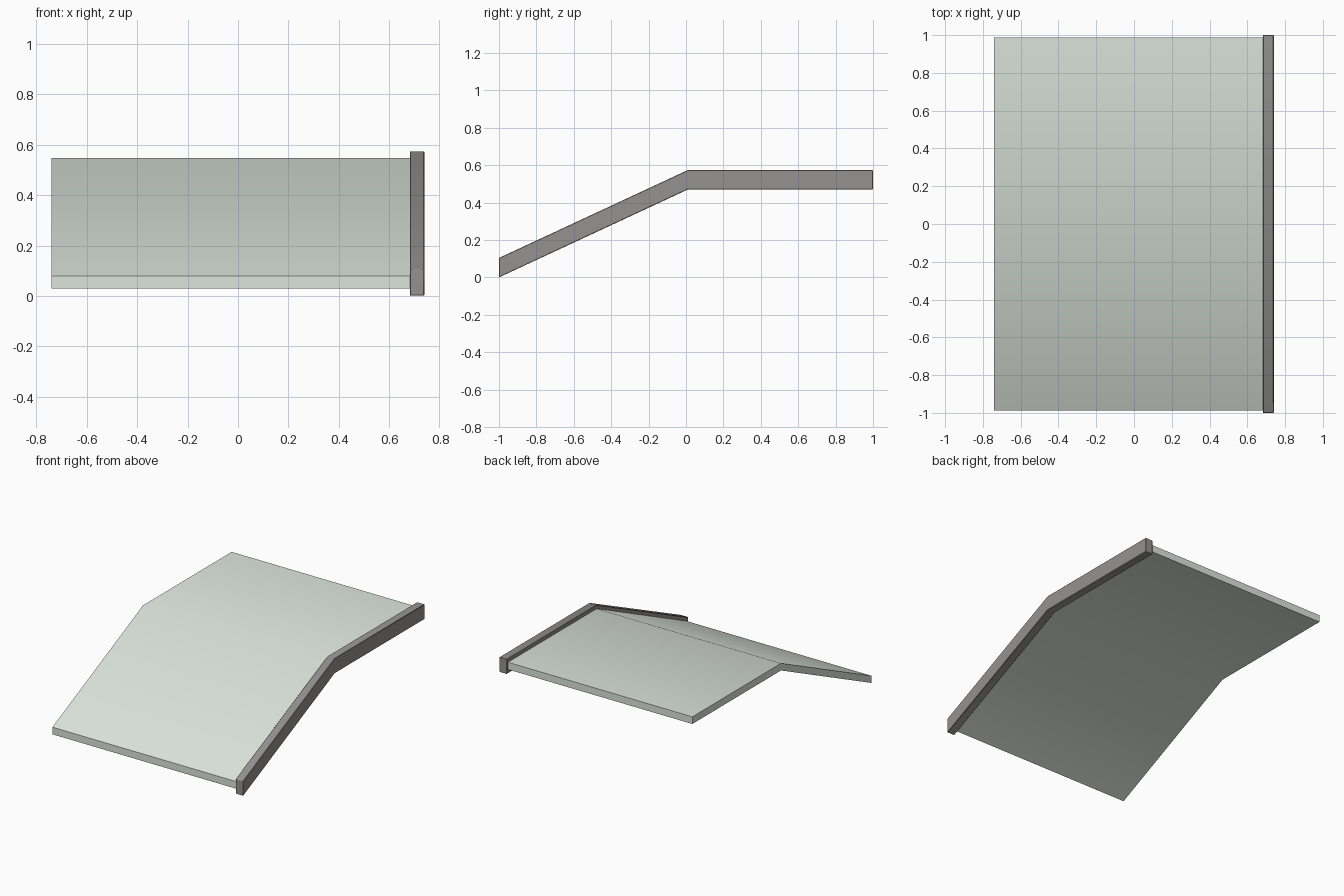
import bpy, math

if "Cube" in bpy.data.objects:
    bpy.data.objects.remove(bpy.data.objects["Cube"])


def folded_strip(name, x0, x1, y_end, y_bend, z_low, z_high, thick, color, bevel):
    """Extrude a sloped-then-level side profile from x0 to x1."""
    path = [(-y_end, z_low), (y_bend, z_high), (y_end, z_high)]
    profile = path + [(y, z + thick) for y, z in reversed(path)]
    n = len(profile)
    verts = [(x, y, z) for x in (x0, x1) for y, z in profile]
    # Caps are split at the bend so they stay quads
    faces = [(0, 5, 4, 1), (1, 4, 3, 2), (6, 7, 10, 11), (7, 8, 9, 10)]
    faces += [(i, (i + 1) % n, n + (i + 1) % n, n + i) for i in range(n)]
    mesh = bpy.data.meshes.new(name)
    mesh.from_pydata(verts, [], faces)
    obj = bpy.data.objects.new(name, mesh)
    bpy.context.collection.objects.link(obj)
    mat = bpy.data.materials.new(name + "_paint")
    mat.diffuse_color = color
    mat.use_nodes = True
    mat.node_tree.nodes["Principled BSDF"].inputs["Base Color"].default_value = mat.diffuse_color
    mesh.materials.append(mat)
    bpy.ops.object.select_all(action='DESELECT')
    obj.select_set(True)
    bpy.context.view_layer.objects.active = obj
    # Consistent outward normals
    bpy.ops.object.mode_set(mode='EDIT')
    bpy.ops.mesh.select_all(action='SELECT')
    bpy.ops.mesh.normals_make_consistent(inside=False)
    bpy.ops.object.mode_set(mode='OBJECT')
    bpy.ops.object.shade_smooth_by_angle(angle=math.radians(30))
    if bevel:
        mod = obj.modifiers.new("soft_edges", 'BEVEL')
        mod.width = bevel
        mod.segments = 1
        mod.limit_method = 'ANGLE'
        mod.angle_limit = math.radians(40)
    return obj


# Thin bent roof sheet
folded_strip("roof_panel", -0.74, 0.685, 0.987, 0.01, 0.03, 0.498, 0.05,
             (0.72, 0.78, 0.72, 1), 0)

# Thicker trim board along the right edge
folded_strip("edge_trim", 0.682, 0.74, 1.0, 0.01, 0.0, 0.47, 0.104,
             (0.30, 0.29, 0.28, 1), 0.003)
